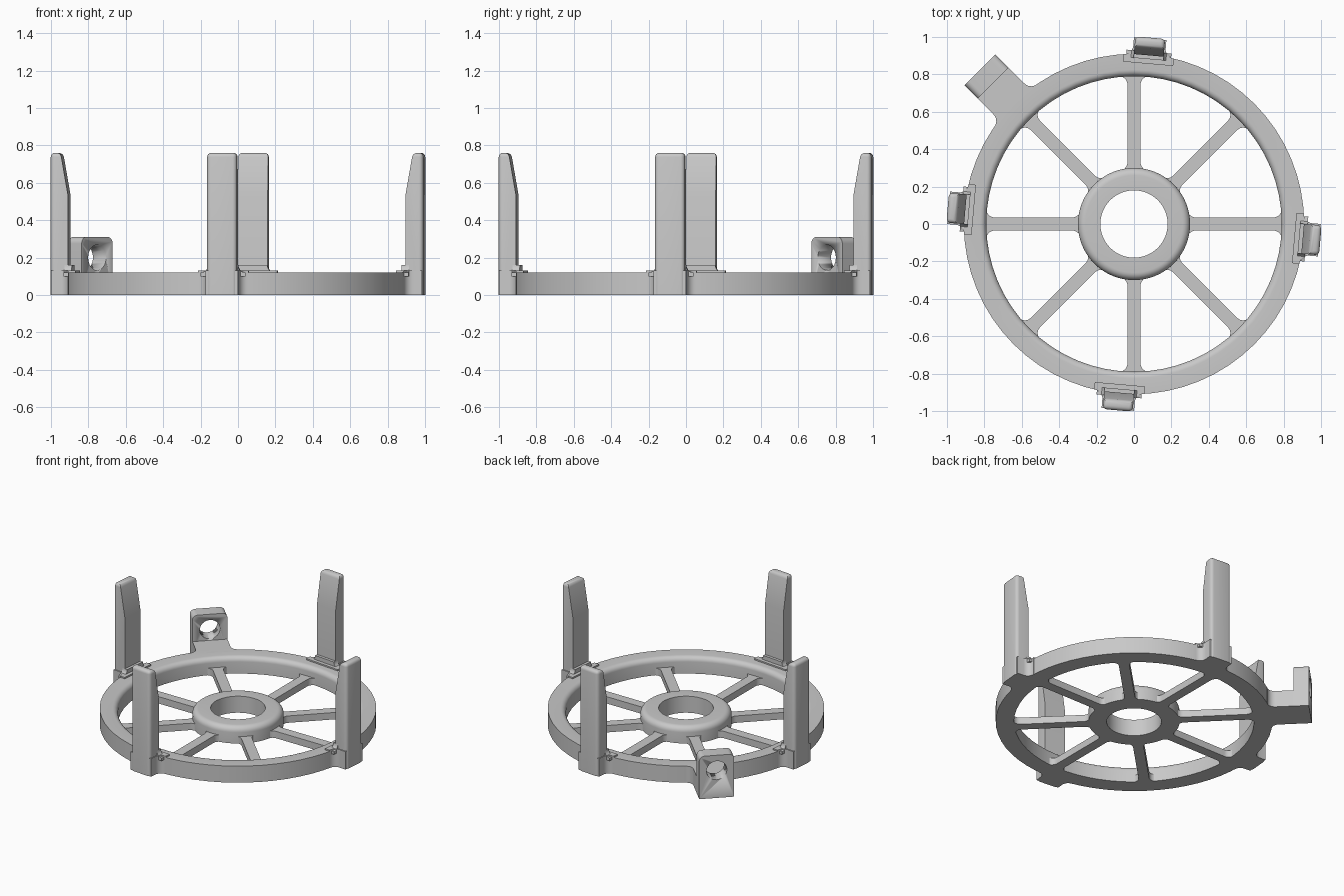
import bpy, bmesh
from math import radians, sin, cos, pi, atan2

if "Cube" in bpy.data.objects:
    bpy.data.objects.remove(bpy.data.objects["Cube"])

grey = bpy.data.materials.new("plain_grey")
grey.use_nodes = True
grey.diffuse_color = (0.58, 0.58, 0.58, 1)
grey.node_tree.nodes["Principled BSDF"].inputs["Base Color"].default_value = (0.58, 0.58, 0.58, 1)


def finish(name, bm, angle=0.0):
    """Turn a bmesh into a shaded object rotated about z (degrees)."""
    bmesh.ops.recalc_face_normals(bm, faces=bm.faces)
    mesh = bpy.data.meshes.new(name)
    bm.to_mesh(mesh)
    bm.free()
    mesh.materials.append(grey)
    obj = bpy.data.objects.new(name, mesh)
    bpy.context.collection.objects.link(obj)
    obj.rotation_euler.z = radians(angle)
    bpy.ops.object.select_all(action='DESELECT')
    obj.select_set(True)
    bpy.context.view_layer.objects.active = obj
    bpy.ops.object.shade_smooth_by_angle(angle=radians(35))
    return obj


def prism(outline, lo, hi, axes):
    """Extrude an outline; axes gives the slots of its two coordinates and the depth."""
    bm = bmesh.new()
    verts = []
    for u, v in outline:
        co = [0, 0, 0]
        co[axes[0]], co[axes[1]], co[axes[2]] = u, v, lo
        verts.append(bm.verts.new(co))
    face = bm.faces.new(verts)
    top = bmesh.ops.extrude_face_region(bm, geom=[face])
    shift = [0, 0, 0]
    shift[axes[2]] = hi - lo
    bmesh.ops.translate(bm, vec=shift, verts=[g for g in top["geom"] if isinstance(g, bmesh.types.BMVert)])
    return bm


def lathe(name, profile, steps):
    bm = bmesh.new()
    rings = [[bm.verts.new((r * cos(2 * pi * i / steps), r * sin(2 * pi * i / steps), z))
              for r, z in profile] for i in range(steps)]
    n = len(profile)
    for i in range(steps):
        a, b = rings[i], rings[(i + 1) % steps]
        for j in range(n):
            bm.faces.new((a[j], b[j], b[(j + 1) % n], a[(j + 1) % n]))
    return finish(name, bm)


def arc(cx, cy, rad, start, end, n=6):
    return [(cx + rad * cos(radians(start + (end - start) * i / n)),
             cy + rad * sin(radians(start + (end - start) * i / n))) for i in range(n + 1)]


def flare(start, half, rad):
    """Concave fillet narrowing from a wall at start down to the half width."""
    return arc(start + rad, half + rad, rad, 180, 270)


def mirrored(side):
    return side + [(u, -v) for u, v in reversed(side)]


# Rim and hub with rounded upper edges
HEIGHT = 0.12
lathe("rim", [(0.79, 0), (0.91, 0), (0.91, HEIGHT)] + arc(0.825, HEIGHT - 0.035, 0.035, 90, 180), 64)
lathe("hub", [(0.18, 0), (0.30, 0)] + arc(0.26, HEIGHT - 0.04, 0.04, 0, 90) + [(0.18, HEIGHT)], 64)

# Eight spokes, filleted at both ends
R, HALF = 0.045, 0.035
spoke_side = ([(0.25, HALF + R)] + flare(0.285, HALF, R)
              + arc(0.79 - R, HALF + R, R, 270, 360) + [(0.81, HALF + R)])
for i in range(8):
    finish(f"spoke_{i + 1}", prism(mirrored(spoke_side), 0, 0.05, (0, 1, 2)), 45 * i)

# Four upright prongs, each slightly offset from its axis
prong_profile = [(0.905, 0), (1.0, 0), (1.0, 0.76), (0.945, 0.76), (0.905, 0.53)]
foot_side = [(0.86, 0.135)] + flare(0.9, 0.087, 0.048) + [(0.995, 0.087)]
gusset_side = [(0.1, 0.12)] + flare(HEIGHT, 0.08, 0.04)
for i, side in enumerate(("left", "back", "right", "front")):
    turn = 90 * i - 5
    bm = prism(prong_profile, -0.08, 0.08, (0, 2, 1))
    soft = [e for e in bm.edges
            if (e.verts[0].co.x + e.verts[1].co.x) / 2 > 0.94
            and (e.verts[0].co.z + e.verts[1].co.z) / 2 > 0.1]
    bmesh.ops.bevel(bm, geom=soft, offset=0.022, segments=4, profile=0.5, affect='EDGES')
    finish(f"{side}_prong", bm, turn)
    finish(f"{side}_prong_foot", prism(mirrored(foot_side), 0, 0.13, (0, 1, 2)), turn)
    finish(f"{side}_prong_gusset", prism(mirrored(gusset_side), 0.885, 0.925, (2, 1, 0)), turn)

# Bracket arm running out from the rim
WIDE = 0.117
arm_side = [(0.87, WIDE + 0.05)] + flare(0.895, WIDE, 0.05) + [(1.165, WIDE)]
finish("bracket_arm", prism(mirrored(arm_side), 0, HEIGHT, (0, 1, 2)), 135)

# Upright bracket plate with rounded corners and a round hole
plate_side = [(0, WIDE)] + arc(0.31 - 0.035, WIDE - 0.035, 0.035, 90, 0)
plate = finish("bracket_plate", prism(mirrored(plate_side), 1.065, 1.165, (2, 1, 0)), 135)
hole = arc(0.2, 0, 0.068, 0, 360, 32)[:-1]
cutter = finish("hole_cutter", prism(hole, 1.0, 1.25, (2, 1, 0)), 135)
cutter.hide_render = True
cut = plate.modifiers.new("hole", 'BOOLEAN')
cut.operation, cut.solver, cut.object = 'DIFFERENCE', 'EXACT', cutter
bpy.context.view_layer.objects.active = plate
bpy.context.view_layer.update()
bpy.ops.object.modifier_apply(modifier=cut.name)
bpy.data.objects.remove(cutter)
